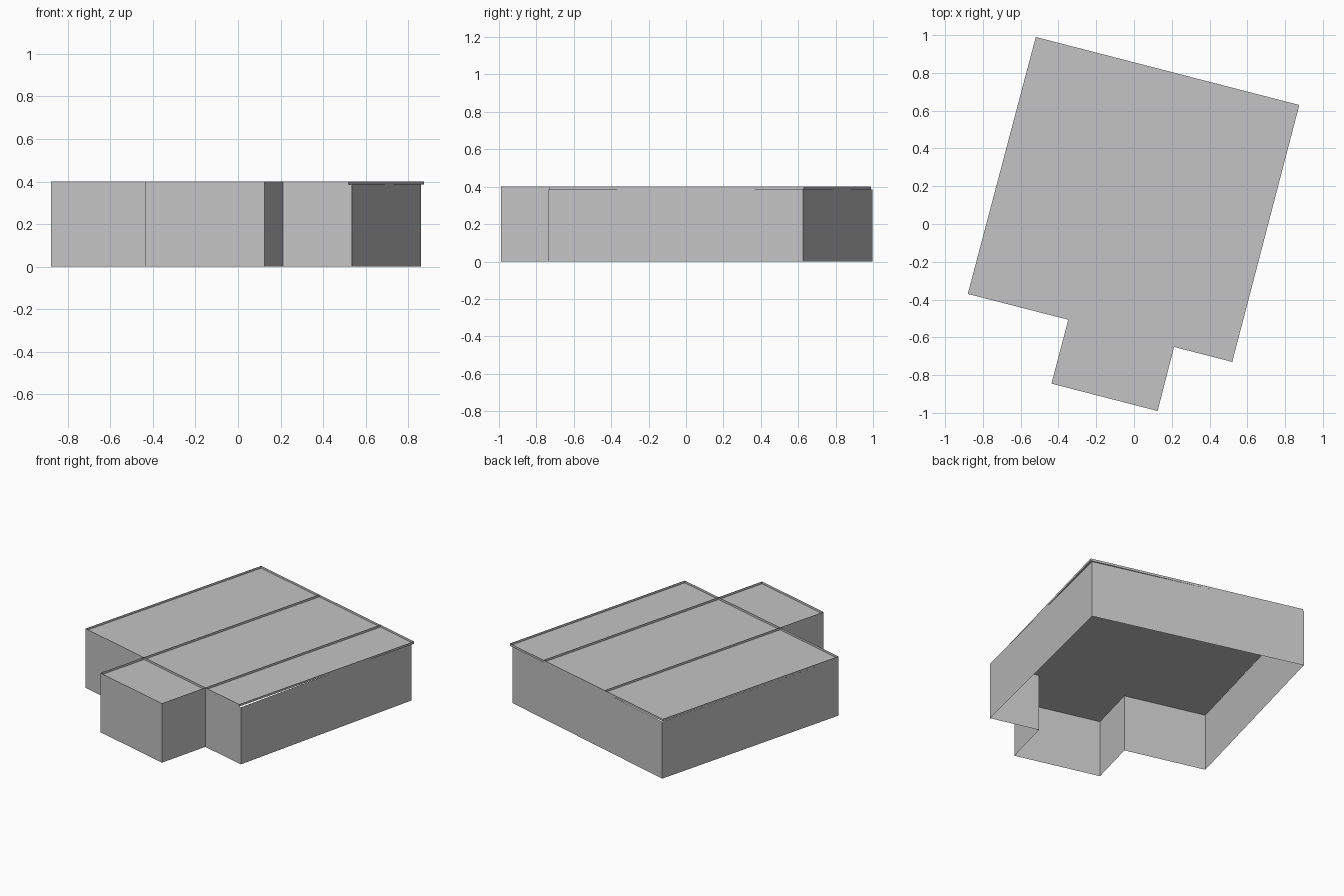
import bpy, bmesh
from mathutils import Vector

if "Cube" in bpy.data.objects:
    bpy.data.objects.remove(bpy.data.objects["Cube"], do_unlink=True)

ROOF_Z, RIM_Z = 0.385, 0.4

grey = bpy.data.materials.new("plain grey")
grey.use_nodes = True
colour = (0.55, 0.55, 0.55, 1)
grey.diffuse_color = colour
grey.node_tree.nodes["Principled BSDF"].inputs["Base Color"].default_value = colour


def make(name, polygons):
    bm = bmesh.new()
    for poly in polygons:
        bm.faces.new([bm.verts.new(p) for p in poly])
    bmesh.ops.remove_doubles(bm, verts=bm.verts, dist=0.0005)
    mesh = bpy.data.meshes.new(name)
    bm.to_mesh(mesh)
    bm.free()
    mesh.materials.append(grey)
    obj = bpy.data.objects.new(name, mesh)
    bpy.context.collection.objects.link(obj)
    return obj


def at(p, z):
    return (p[0], p[1], z)


def upright(p, q, low, high):
    return [at(p, low), at(q, low), at(q, high), at(p, high)]


def ring(points):
    return zip(points, points[1:] + points[:1])


# Roof corners, with the seams running from the bay to the back edge
back_right, back_left = Vector((-0.52, 0.99)), Vector((0.875, 0.63))
front_right, front_left = Vector((-0.88, -0.37)), Vector((0.52, -0.73))
bay_right, bay_left = Vector((-0.437, -0.845)), Vector((0.125, -0.99))
inner_right = front_right.lerp(front_left, 0.38)
inner_left = front_right.lerp(front_left, 0.78)
seam_right = back_right.lerp(back_left, 0.38)
seam_left = back_right.lerp(back_left, 0.78)

# Flat roof panels
panels = {
    "roof_right": [front_right, inner_right, seam_right, back_right],
    "roof_middle": [inner_right, inner_left, seam_left, seam_right],
    "roof_left": [inner_left, front_left, back_left, seam_left],
    "roof_bay": [bay_right, bay_left, inner_left, inner_right],
}
for name, corners in panels.items():
    make(name, [[at(p, ROOF_Z) for p in corners]])

# Thin upright rim round the roof and fins along the seams
outline = [front_right, inner_right, bay_right, bay_left,
           inner_left, front_left, back_left, back_right]
make("roof_rim", [upright(p, q, ROOF_Z, RIM_Z) for p, q in ring(outline)])
seams = [(inner_right, seam_right), (inner_left, seam_left), (inner_right, inner_left)]
make("roof_seams", [upright(p, q, ROOF_Z, RIM_Z) for p, q in seams])

# Walls, open underneath and slightly out of line with the roof on the left
wall_line = outline[:5] + [Vector((0.535, -0.734)), Vector((0.86, 0.625)),
                           Vector((-0.52, 0.997))]
make("walls", [upright(p, q, 0, ROOF_Z) for p, q in ring(wall_line)])
